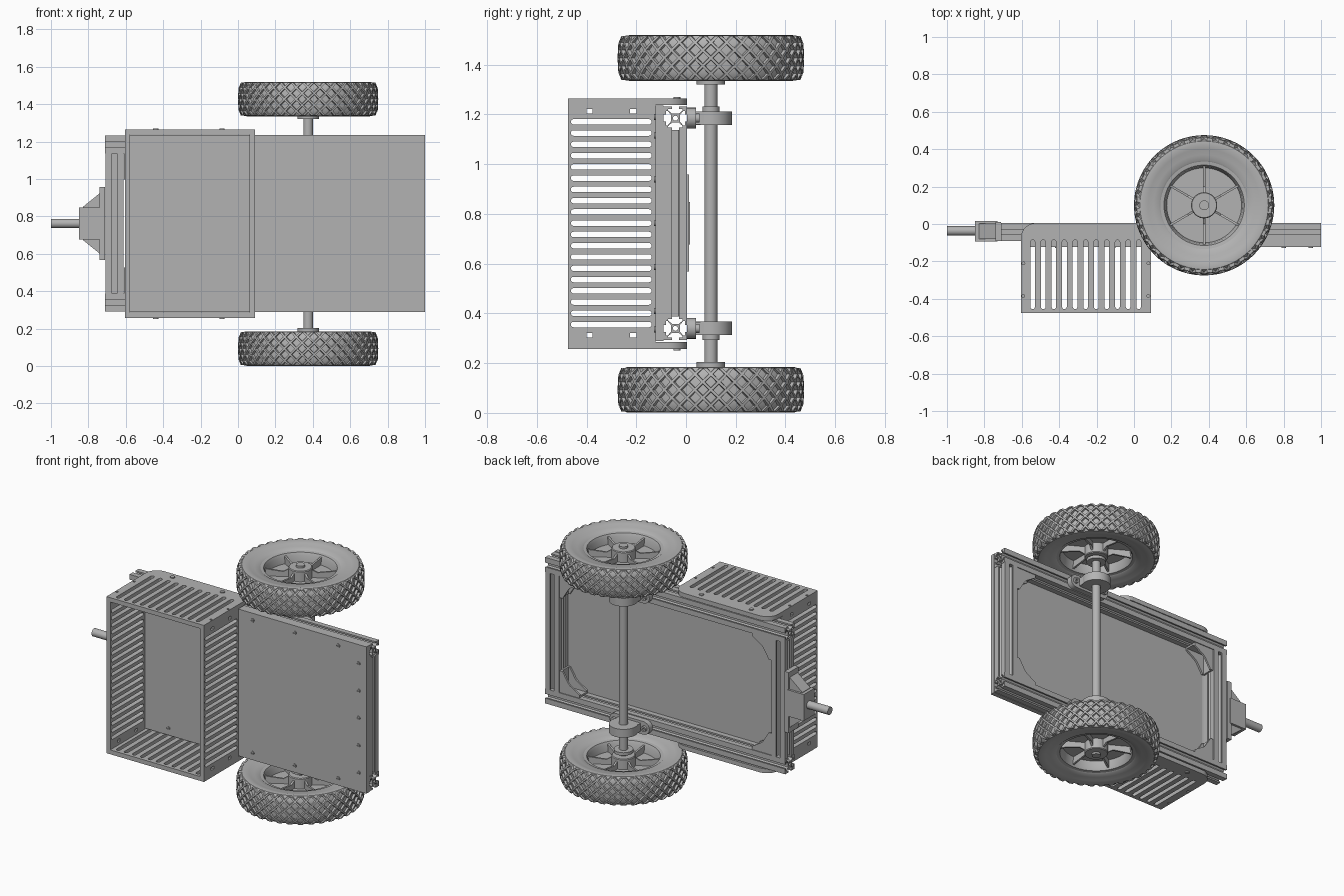
import bpy, bmesh
from math import pi, cos, sin, radians
from mathutils import Matrix, Vector

if "Cube" in bpy.data.objects:
    bpy.data.objects.remove(bpy.data.objects["Cube"])

grey = bpy.data.materials.new("plain grey")
grey.use_nodes = True
grey.diffuse_color = (0.45, 0.45, 0.45, 1)
grey.node_tree.nodes["Principled BSDF"].inputs["Base Color"].default_value = (0.45, 0.45, 0.45, 1)

# Local (u, v, w) to world for extrusion along each axis: x -> (y, z), y -> (z, x), z -> (x, y)
AXES = {"x": Matrix(((0, 0, 1), (1, 0, 0), (0, 1, 0))),
        "y": Matrix(((0, 1, 0), (0, 0, 1), (1, 0, 0))),
        "z": Matrix.Identity(3)}


def finish(name, mesh):
    mesh.materials.clear()
    mesh.materials.append(grey)
    ob = bpy.data.objects.new(name, mesh)
    bpy.context.collection.objects.link(ob)
    bpy.ops.object.select_all(action="DESELECT")
    ob.select_set(True)
    bpy.context.view_layer.objects.active = ob
    bpy.ops.object.shade_smooth_by_angle(angle=radians(32))
    return ob


def from_bmesh(name, bm):
    bmesh.ops.recalc_face_normals(bm, faces=bm.faces)
    mesh = bpy.data.meshes.new(name)
    bm.to_mesh(mesh)
    bm.free()
    return finish(name, mesh)


def prism(name, axis, lo, hi, outlines):
    """Extrude an outline, with any further outlines as holes, from lo to hi."""
    curve = bpy.data.curves.new(name, "CURVE")
    curve.dimensions, curve.fill_mode, curve.extrude = "2D", "BOTH", (hi - lo) / 2
    for pts in outlines:
        spline = curve.splines.new("POLY")
        spline.points.add(len(pts) - 1)
        for p, (u, v) in zip(spline.points, pts):
            p.co = (u, v, 0, 1)
        spline.use_cyclic_u = True
    temp = bpy.data.objects.new("temp", curve)
    bpy.context.collection.objects.link(temp)
    bpy.context.view_layer.update()
    mesh = bpy.data.meshes.new_from_object(temp)
    bpy.data.objects.remove(temp)
    mesh.transform(Matrix.Translation((0, 0, (lo + hi) / 2)))
    mesh.transform(AXES[axis].to_4x4())
    bm = bmesh.new()
    bm.from_mesh(mesh)
    bmesh.ops.remove_doubles(bm, verts=bm.verts, dist=1e-5)
    return from_bmesh(name, bm)


def rect(u0, u1, v0, v1):
    return [(u0, v0), (u1, v0), (u1, v1), (u0, v1)]


def arc(u, v, r, a0, a1, n):
    return [(u + r * cos(radians(a0 + (a1 - a0) * i / n)),
             v + r * sin(radians(a0 + (a1 - a0) * i / n))) for i in range(n + 1)]


def circle(u, v, r, n=24):
    return arc(u, v, r, 0, 360, n)[:-1]


def slot(u0, u1, v, r):
    return arc(u1 - r, v, r, -90, 90, 6) + arc(u0 + r, v, r, 90, 270, 6)


def box(name, x0, x1, y0, y1, z0, z1):
    return prism(name, "z", z0, z1, [rect(x0, x1, y0, y1)])


LOW, HIGH, MID = 0.34, 1.185, 0.7625      # heights of the two rails and their middle
AXLE_X, AXLE_Y = 0.375, 0.10
RAIL_Y, H = -0.0425, 0.0475               # rail centre and half size


# Slotted extrusion rails
def rail_outlines(u, v):
    side = [(H, -H), (H, -0.014), (H - 0.01, -0.014), (H - 0.01, -0.029), (0.031, -0.029), (0.018, -0.013)]
    side += [(a, -b) for a, b in reversed(side[1:])]
    pts = []
    for k in range(4):
        c, s = round(cos(k * pi / 2)), round(sin(k * pi / 2))
        pts += [(u + a * c - b * s, v + a * s + b * c) for a, b in side]
    return [pts, circle(u, v, 0.01, 12)]


for label, z in (("lower", LOW), ("upper", HIGH)):
    prism(label + "_rail", "x", -0.71, 1.0, rail_outlines(RAIL_Y, z))
for label, x in (("hitch_end", -0.66), ("tail_end", 0.95)):
    prism(label + "_crossbar", "z", LOW + H, HIGH - H, rail_outlines(x, RAIL_Y))

# Deck panel and its bolts
box("deck_panel", -0.605, 1.0, -0.122, -0.0905, 0.29, 1.235)
bolts = [(x, z) for x in (-0.41, -0.11, 0.19, 0.49, 0.80) for z in (0.335, 1.19)]
bolts += [(0.945, MID + k * 0.176) for k in range(-2, 3)]
for x, z in bolts:
    prism("deck_bolt", "y", -0.128, -0.12, [circle(z, x, 0.012, 12), rect(z - 0.003, z + 0.003, x - 0.009, x + 0.009)])

# Corner brackets: two legs and two triangular webs
for cx, sx in ((-0.61, 1), (0.90, -1)):
    for cz, sz in ((LOW + H, 1), (HIGH - H, -1)):
        def corner(pts):
            return [(cz + sz * a, cx + sx * b) for a, b in pts]
        leg = [(0, 0), (0.14, 0), (0.14, 0.012), (0.012, 0.012), (0.012, 0.14), (0, 0.14)]
        prism("corner_bracket_legs", "y", -0.085, 0.0, [corner(leg)])
        web = [(0, 0), (0.14, 0), (0.14, 0.02), (0.075, 0.06), (0.06, 0.075), (0.02, 0.14), (0, 0.14)]
        for y in (-0.085, -0.012):
            prism("corner_bracket_web", "y", y, y + 0.012, [corner(web)])

# Slotted basket
X0, X1, Y0, T = -0.605, 0.09, -0.475, 0.028
side_plate = [(X0, Y0), (X1, Y0)] + arc(X1 - 0.08, -0.075, 0.08, 0, 90, 8) + arc(X0 + 0.08, -0.075, 0.08, 90, 180, 8)
vents = [[(x, y) for y, x in slot(-0.455, -0.085, -0.542 + i * 0.0567, 0.0125)] for i in range(11)]
vents += [circle(x, y, 0.008, 10) for x in (-0.592, 0.077) for y in (-0.385, -0.21)]
for label, z in (("lower", 0.257), ("upper", 1.237)):
    prism("basket_" + label + "_side", "z", z, z + T, [side_plate] + vents)
    out = z if label == "lower" else z + T
    for x in (-0.44, -0.085):
        prism("basket_bolt", "z", out - 0.006, out + 0.006, [circle(x, -0.037, 0.014, 12)])
end_holes = [slot(-0.463, -0.138, 0.355 + i * 0.0453, 0.011) for i in range(19)]
end_holes += [rect(y - 0.013, y + 0.013, z - 0.009, z + 0.009) for y in (-0.388, -0.212) for z in (0.312, 1.212)]
for label, x in (("hitch_end", X0), ("tail_end", X1 - T)):
    prism("basket_" + label, "x", x, x + T, [rect(Y0, -0.122, 0.285, 1.237)] + end_holes)

# Hitch
box("hitch_plate", -0.74, -0.71, -0.09, 0.012, 0.568, 0.958)
prism("hitch_taper", "y", -0.08, 0.002,
      [[(MID - 0.165, -0.735), (MID + 0.165, -0.735), (MID + 0.088, -0.83), (MID - 0.088, -0.83)]])
box("hitch_block", -0.85, -0.73, -0.093, 0.016, MID - 0.085, MID + 0.085)
prism("hitch_rod", "x", -1.0, -0.84, [circle(-0.037, MID, 0.025)])

# Axle, bearings and collars
prism("axle", "z", 0.08, 1.44, [circle(AXLE_X, AXLE_Y, 0.026)])
for z, s in ((LOW, -1), (HIGH, 1)):
    def ring(name, a, b, r, n=32):
        lo, hi = sorted((z + s * a, z + s * b))
        prism(name, "z", lo, hi, [circle(AXLE_X, AXLE_Y, r, n)])
    ring("bearing_ring", -0.027, 0.027, 0.085)
    ring("bearing_collar", 0.0, 0.047, 0.034)
    ring("wheel_flange", 0.136, 0.155, 0.057)
    box("bearing_neck", AXLE_X - 0.08, AXLE_X + 0.08, 0.005, 0.09, z - 0.026, z + 0.026)
    foot = arc(z, AXLE_X + 0.1, 0.042, 0, 180, 10) + arc(z, AXLE_X - 0.1, 0.042, 180, 360, 10)
    prism("bearing_foot", "y", 0.005, 0.04, [foot])
    for x in (AXLE_X - 0.108, AXLE_X + 0.108):
        prism("bearing_bolt", "y", 0.03, 0.055, [circle(z, x, 0.018, 12), circle(z, x, 0.008, 6)])


# Wheels
def lathe(name, half, z, steps=72):
    """Revolve a half profile, mirrored about the wheel's mid plane, round the axle."""
    pts = half + [(r, -h) for r, h in reversed(half)]
    bm = bmesh.new()
    rings = [[bm.verts.new((AXLE_X + r * cos(2 * pi * i / steps), AXLE_Y + r * sin(2 * pi * i / steps), z + h))
              for i in range(steps)] for r, h in pts]
    for a, b in zip(rings, rings[1:] + rings[:1]):
        for i in range(steps):
            j = (i + 1) % steps
            bm.faces.new((a[i], a[j], b[j], b[i]))
    return from_bmesh(name, bm)


def tread(z, count=36, steps=6):
    """Two families of crossing ridges that make a diamond tread."""
    bm = bmesh.new()
    for s in (-1, 1):
        for i in range(count):
            sections = []
            for k in range(steps + 1):
                h = -0.088 + 0.176 * k / steps
                a = 2 * pi * i / count + s * h / 0.36
                r = 0.361 - 0.016 * (abs(h) / 0.09) ** 4
                sections.append([bm.verts.new((AXLE_X + q * cos(a + d), AXLE_Y + q * sin(a + d), z + h))
                                 for q, d in ((r - 0.008, -0.03), (r + 0.014, -0.02),
                                              (r + 0.014, 0.02), (r - 0.008, 0.03))])
            for p, q in zip(sections, sections[1:]):
                for m in range(4):
                    bm.faces.new((p[m], p[m - 1], q[m - 1], q[m]))
            bm.faces.new(sections[0])
            bm.faces.new(sections[-1])
    return from_bmesh("tyre_tread", bm)


def spokes(z):
    bm = bmesh.new()
    for k in range(6):
        a = radians(30 + 60 * k)
        along, across = Vector((cos(a), sin(a), 0)), Vector((-sin(a), cos(a), 0))
        origin = Vector((AXLE_X, AXLE_Y, z))
        blade = [(0.055, 0.065), (0.1, 0.04), (0.215, 0.055), (0.215, -0.055), (0.1, -0.04), (0.055, -0.065)]
        sides = [[bm.verts.new(origin + along * r + across * w + Vector((0, 0, h))) for r, h in blade]
                 for w in (-0.006, 0.006)]
        bm.faces.new(sides[0])
        bm.faces.new(sides[1])
        for m in range(6):
            bm.faces.new((sides[0][m - 1], sides[0][m], sides[1][m], sides[1][m - 1]))
    return from_bmesh("wheel_spokes", bm)


for label, z, out in (("lower", 0.093, -1), ("upper", 1.427, 1)):
    lathe(label + "_tyre", [(0.23, 0.066), (0.24, 0.074), (0.27, 0.078), (0.3, 0.086), (0.325, 0.092),
                            (0.343, 0.09), (0.355, 0.075), (0.361, 0.045)], z)
    tread(z)
    lathe(label + "_rim", [(0.02, 0.008), (0.2, 0.008), (0.207, 0.05), (0.215, 0.066), (0.24, 0.07)], z)
    lathe(label + "_hub", [(0.02, 0.075), (0.066, 0.075), (0.07, 0.07)], z, 36)
    spokes(z)
    lo, hi = sorted((z, z + out * 0.088))
    prism(label + "_axle_cap", "z", lo, hi, [circle(AXLE_X, AXLE_Y, 0.026)])
